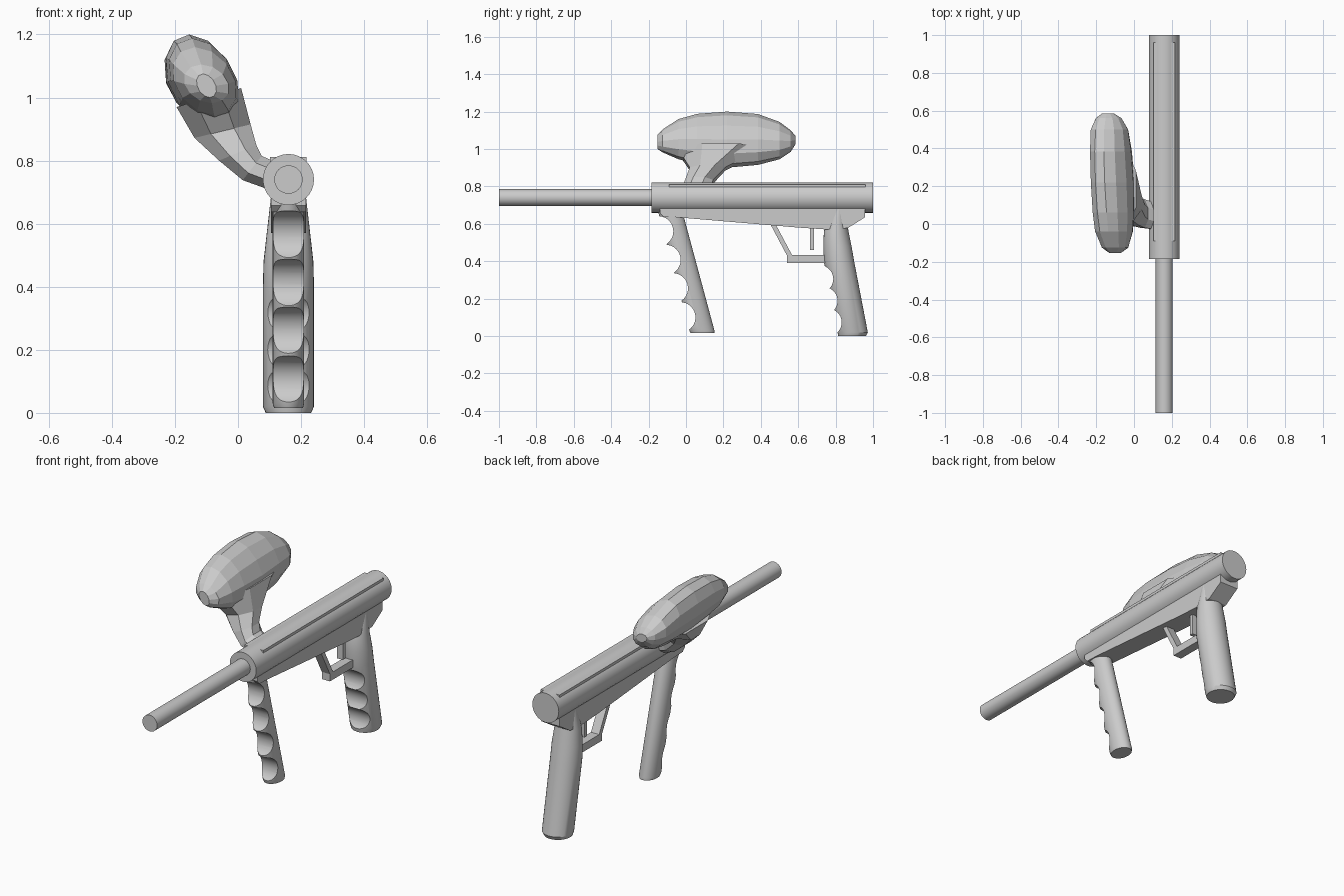
import bpy, bmesh
from math import sin, cos, pi, radians, sqrt
from mathutils import Vector

if "Cube" in bpy.data.objects:
    bpy.data.objects.remove(bpy.data.objects["Cube"])

AX, AZ = 0.16, 0.74  # barrel axis


def finish(name, bm, smooth=None):
    bmesh.ops.recalc_face_normals(bm, faces=bm.faces)
    me = bpy.data.meshes.new(name)
    bm.to_mesh(me)
    bm.free()
    ob = bpy.data.objects.new(name, me)
    bpy.context.collection.objects.link(ob)
    if smooth:
        shade(ob, smooth)
    return ob


def activate(ob):
    bpy.ops.object.select_all(action='DESELECT')
    ob.select_set(True)
    bpy.context.view_layer.objects.active = ob


def shade(ob, angle=30):
    activate(ob)
    bpy.ops.object.shade_smooth_by_angle(angle=radians(angle))


def loft(name, rings, sides, smooth=None, phase=0.0):
    """Skin rings given as (centre, U axis, V axis)."""
    bm = bmesh.new()
    loops = []
    for c, u, v in rings:
        c, u, v = Vector(c), Vector(u), Vector(v)
        ang = [2 * pi * (i + phase) / sides for i in range(sides)]
        loops.append([bm.verts.new(c + u * cos(a) + v * sin(a)) for a in ang])
    for a, b in zip(loops, loops[1:]):
        for i in range(sides):
            j = (i + 1) % sides
            bm.faces.new((a[i], a[j], b[j], b[i]))
    bm.faces.new(loops[0])
    bm.faces.new(loops[-1])
    return finish(name, bm, smooth)


def tube_y(name, r, y0, y1):
    return loft(name, [((AX, y, AZ), (r, 0, 0), (0, 0, r)) for y in (y0, y1)], 32, 30)


def side_plate(name, outline, half):
    """Extrude a (y, z) outline across the width."""
    bm = bmesh.new()
    f = bm.faces.new([bm.verts.new((AX - half, y, z)) for y, z in outline])
    ext = bmesh.ops.extrude_face_region(bm, geom=[f])['geom']
    bmesh.ops.translate(bm, vec=(2 * half, 0, 0),
                        verts=[g for g in ext if isinstance(g, bmesh.types.BMVert)])
    return finish(name, bm)


def grip(name, stations, cuts, r):
    """Round grip with finger grooves; stations are (z, y, rx, ry), cuts are (y, z)."""
    ob = loft(name, [((AX, y, z), (rx, 0, 0), (0, ry, 0)) for z, y, rx, ry in stations], 32)
    for y, z in cuts:
        cutter = loft("groove_cutter", [((x, y, z), (0, r, 0), (0, 0, r))
                                        for x in (AX - 0.2, AX + 0.2)], 40)
        cutter.hide_render = True
        mod = ob.modifiers.new("groove", 'BOOLEAN')
        mod.operation, mod.solver, mod.object = 'DIFFERENCE', 'EXACT', cutter
        activate(ob)
        bpy.ops.object.modifier_apply(modifier=mod.name)
        bpy.data.objects.remove(cutter)
    shade(ob, 30)


# Barrel, receiver tube and flat top rail
tube_y("barrel", 0.045, -1.0, -0.17)
tube_y("receiver", 0.081, -0.185, 1.0)
side_plate("top_rail", [(-0.09, 0.76), (0.96, 0.76), (0.96, 0.811), (-0.09, 0.811)], 0.058)

# Lower frame under the receiver
side_plate("lower_frame", [(-0.14, 0.70), (-0.14, 0.658), (-0.12, 0.637), (-0.05, 0.635),
                           (0.60, 0.58), (0.75, 0.57), (0.865, 0.577), (0.957, 0.635),
                           (0.957, 0.70)], 0.056)

# Trigger and guard
side_plate("trigger_guard", [(0.45, 0.60), (0.54, 0.43), (0.54, 0.39), (0.76, 0.39),
                             (0.76, 0.433), (0.567, 0.433), (0.478, 0.60)], 0.025)
side_plate("trigger", [(0.663, 0.60), (0.663, 0.46), (0.685, 0.46), (0.685, 0.60)], 0.018)

# Grips
grip("rear_grip",
     [(0.0, 0.888, 0.072, 0.074), (0.02, 0.891, 0.081, 0.081), (0.40, 0.818, 0.081, 0.081),
      (0.48, 0.810, 0.079, 0.075), (0.56, 0.803, 0.070, 0.066), (0.69, 0.817, 0.055, 0.030)],
     [(0.714, 0.305), (0.737, 0.188), (0.759, 0.073)], 0.0735)
grip("front_grip",
     [(0.016, 0.088, 0.046, 0.064), (0.03, 0.085, 0.05, 0.067), (0.68, -0.088, 0.05, 0.065)],
     [(0.02 + (0.02 - z) * 0.257 - 0.03, z) for z in (0.56, 0.407, 0.255, 0.10)], 0.081)

# Hopper: sheared oval rings as (y, centre x, half width, z top, z bottom)
hopper = [(-0.153, -0.10, 0.030, 1.075, 1.0), (-0.125, -0.10, 0.070, 1.105, 0.982),
          (-0.04, -0.106, 0.098, 1.160, 0.945), (0.06, -0.108, 0.106, 1.188, 0.920),
          (0.22, -0.113, 0.109, 1.200, 0.900), (0.385, -0.122, 0.106, 1.187, 0.915),
          (0.50, -0.130, 0.098, 1.145, 0.945), (0.56, -0.134, 0.068, 1.100, 0.985),
          (0.585, -0.138, 0.032, 1.070, 1.025)]
loft("hopper", [((cx, y, (t + b) / 2), (a, 0, 0), (-0.28 * (t - b) / 2, 0, (t - b) / 2))
                for y, cx, a, t, b in hopper], 12)

# Feed neck: rings as (left x, left z, right x, right z, y min, y max)
neck = [(-0.195, 0.97, 0.01, 1.03, -0.05, 0.42), (-0.138, 0.872, 0.04, 0.915, 0.02, 0.21),
        (-0.06, 0.800, 0.058, 0.850, -0.005, 0.145), (0.015, 0.738, 0.075, 0.815, -0.02, 0.13),
        (0.12, 0.700, 0.12, 0.795, -0.03, 0.11)]
k = 1 / cos(pi / 8)
loft("feed_neck", [(((x0 + x1) / 2, (y0 + y1) / 2, (z0 + z1) / 2),
                    (k * (x1 - x0) / 2, 0, k * (z1 - z0) / 2), (0, k * (y1 - y0) / 2, 0))
                   for x0, z0, x1, z1, y0, y1 in neck], 8, phase=0.5)
